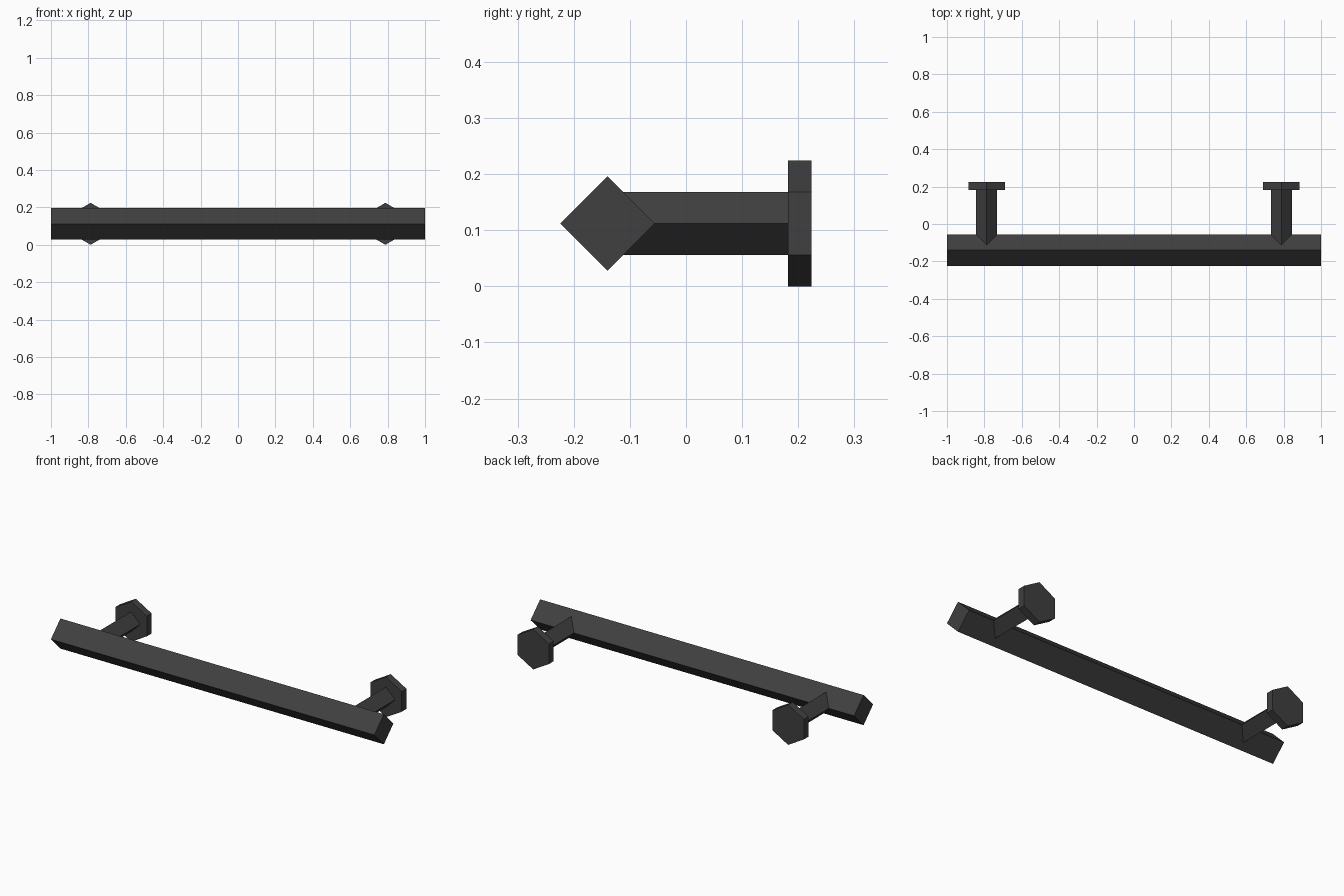
import bpy
from math import pi
from mathutils import Matrix, Vector

cube = bpy.data.objects.get("Cube")
if cube:
    bpy.data.objects.remove(cube, do_unlink=True)

MID_Z = 0.112      # height of every part's axis
BAR_Y = -0.14      # depth of the bar's axis
POST_X = 0.788     # distance of each post from the centre

metal = bpy.data.materials.new("dark_grey_metal")
metal.use_nodes = True
colour = (0.05, 0.05, 0.05, 1)
metal.diffuse_color = colour
metal.node_tree.nodes["Principled BSDF"].inputs["Base Color"].default_value = colour


def prism(name, sides, radius, start, end):
    """Flat-sided prism between two points, with one edge facing up."""
    start, end = Vector(start), Vector(end)
    axis = (end - start).normalized()
    up = Vector((0, 0, 1))
    turn = Matrix((up, axis.cross(up), axis)).transposed()
    bpy.ops.mesh.primitive_cylinder_add(vertices=sides, radius=radius,
                                        depth=(end - start).length)
    ob = bpy.context.object
    ob.name = name
    # First corner lies on local +y, so swing it onto local +x (up)
    ob.data.transform(Matrix.Rotation(-pi / 2, 4, "Z"))
    ob.data.transform(Matrix.Translation((start + end) / 2) @ turn.to_4x4())
    ob.data.materials.append(metal)
    return ob


# Square grip bar set on its edge
prism("grip_bar", 4, 0.084, (-1, BAR_Y, MID_Z), (1, BAR_Y, MID_Z))

# Posts and hexagonal mounting flanges
for side, x in (("left", POST_X), ("right", -POST_X)):
    prism(side + "_post", 4, 0.056, (x, BAR_Y, MID_Z), (x, 0.183, MID_Z))
    prism(side + "_flange", 6, 0.112, (x, 0.182, MID_Z), (x, 0.224, MID_Z))
